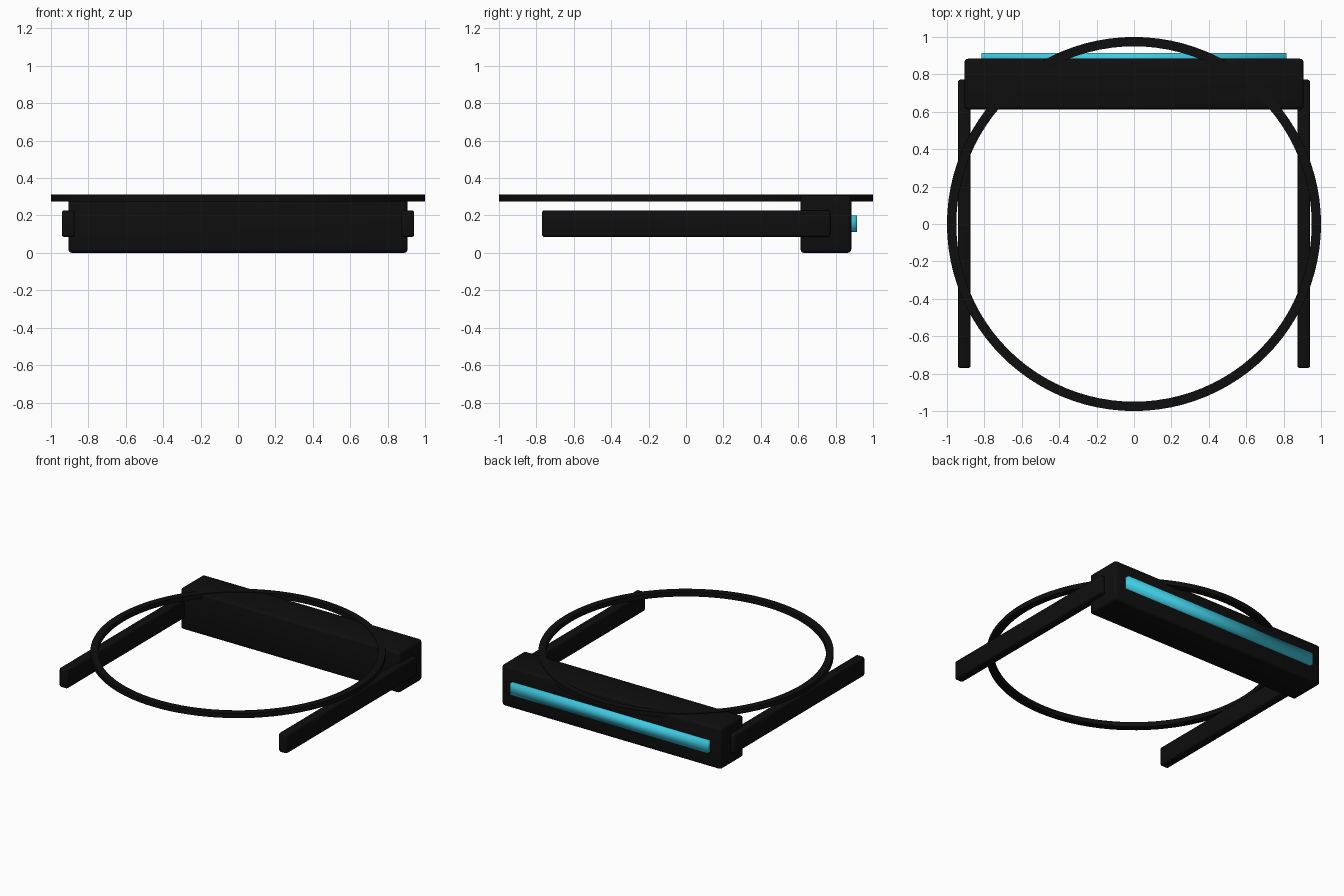
import bpy
import bmesh
import math
from mathutils import Vector

cube = bpy.data.objects.get("Cube")
if cube:
    bpy.data.objects.remove(cube, do_unlink=True)


def make_material(name, color):
    mat = bpy.data.materials.new(name)
    mat.use_nodes = True
    mat.diffuse_color = color
    mat.node_tree.nodes["Principled BSDF"].inputs["Base Color"].default_value = color
    return mat


black = make_material("matte black", (0.0045, 0.0045, 0.0045, 1))
cyan = make_material("cyan glow", (0.05, 0.6, 0.77, 1))


def add_object(name, bm, mat):
    mesh = bpy.data.meshes.new(name)
    bm.to_mesh(mesh)
    bm.free()
    mesh.materials.append(mat)
    obj = bpy.data.objects.new(name, mesh)
    bpy.context.collection.objects.link(obj)
    return obj


def smooth(obj, angle=None):
    bpy.ops.object.select_all(action="DESELECT")
    obj.select_set(True)
    bpy.context.view_layer.objects.active = obj
    if angle is None:
        bpy.ops.object.shade_smooth()
    else:
        bpy.ops.object.shade_smooth_by_angle(angle=math.radians(angle))


def box(name, low, high, mat, bevel=0):
    low, high = Vector(low), Vector(high)
    bm = bmesh.new()
    bmesh.ops.create_cube(bm, size=1)
    bmesh.ops.scale(bm, vec=high - low, verts=bm.verts)
    bmesh.ops.translate(bm, vec=(low + high) / 2, verts=bm.verts)
    if bevel:
        bmesh.ops.bevel(bm, geom=bm.edges[:], offset=bevel, segments=3,
                        profile=0.5, affect="EDGES")
    return add_object(name, bm, mat)


def flat_ring(name, inner, outer, bottom, top, mat, steps=96):
    # Spin a rectangular section around the vertical axis
    bm = bmesh.new()
    section = [(inner, bottom), (outer, bottom), (outer, top), (inner, top)]
    verts = [bm.verts.new((r, 0, z)) for r, z in section]
    edges = [bm.edges.new((verts[i], verts[(i + 1) % 4])) for i in range(4)]
    bmesh.ops.spin(bm, geom=verts + edges, cent=(0, 0, 0), axis=(0, 0, 1),
                   angle=math.tau, steps=steps, use_merge=True)
    bmesh.ops.remove_doubles(bm, verts=bm.verts, dist=0.0001)
    bmesh.ops.recalc_face_normals(bm, faces=bm.faces)
    return add_object(name, bm, mat)


# Main housing bar across the back
smooth(box("housing_bar", (-0.907, 0.612, 0), (0.907, 0.884, 0.307), black, 0.02), 40)

# Side arms reaching forward
for side, sign in (("left", 1), ("right", -1)):
    xs = sorted((sign * 0.873, sign * 0.942))
    smooth(box(side + "_arm", (xs[0], -0.77, 0.085), (xs[1], 0.772, 0.228), black, 0.014), 40)

# Glowing strip on the back, softly shaded over its corners
smooth(box("light_strip", (-0.816, 0.855, 0.113), (0.816, 0.914, 0.201), cyan))

# Thin hoop resting on top
smooth(flat_ring("hoop", 0.95, 1.0, 0.276, 0.311, black), 40)
